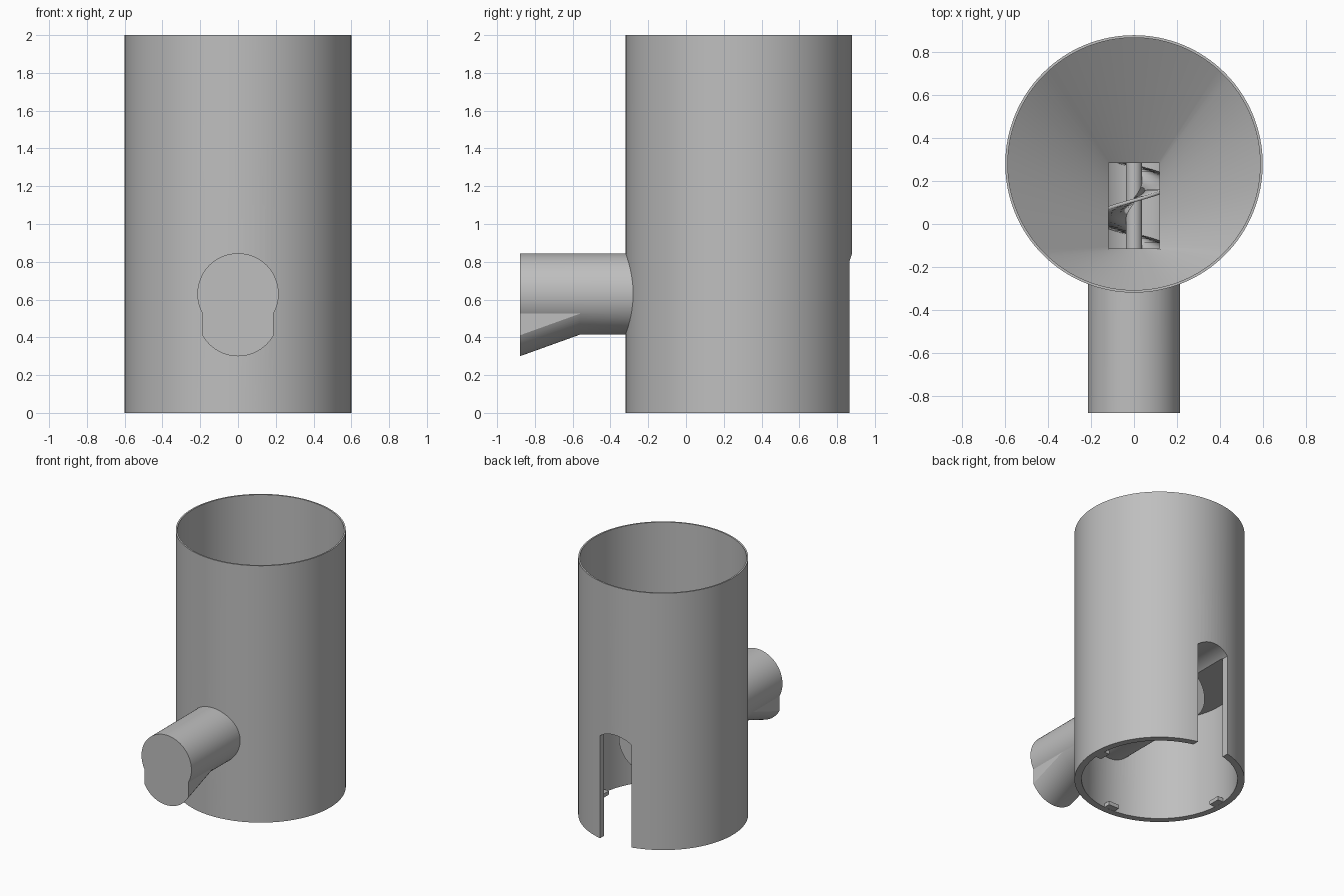
import bpy, bmesh, math
from mathutils import Matrix

cube = bpy.data.objects.get("Cube")
if cube:
    bpy.data.objects.remove(cube, do_unlink=True)

CY = 0.28            # vessel axis, y
AZ = 0.63            # feed tube axis, z
TUBE_R, BORE_R = 0.215, 0.2

grey = bpy.data.materials.new("plain grey")
grey.use_nodes = True
colour = (0.52, 0.52, 0.52, 1)
grey.diffuse_color = colour
grey.node_tree.nodes["Principled BSDF"].inputs["Base Color"].default_value = colour


def finish(name, bm):
    bmesh.ops.recalc_face_normals(bm, faces=bm.faces)
    mesh = bpy.data.meshes.new(name)
    bm.to_mesh(mesh)
    bm.free()
    mesh.materials.append(grey)
    ob = bpy.data.objects.new(name, mesh)
    bpy.context.collection.objects.link(ob)
    return ob


def activate(ob):
    bpy.ops.object.select_all(action='DESELECT')
    ob.select_set(True)
    bpy.context.view_layer.objects.active = ob


def loft(name, loops):
    """Closed solid through matching loops of points."""
    bm = bmesh.new()
    rings = [[bm.verts.new(p) for p in loop] for loop in loops]
    n = len(rings[0])
    for a, b in zip(rings, rings[1:]):
        for i in range(n):
            j = (i + 1) % n
            bm.faces.new((a[i], a[j], b[j], b[i]))
    bm.faces.new(rings[0])
    bm.faces.new(rings[-1])
    return finish(name, bm)


def circle(r, z, n=128):
    return [(r * math.cos(2 * math.pi * i / n), CY + r * math.sin(2 * math.pi * i / n), z)
            for i in range(n)]


def upright(name, r, z0, z1):
    return loft(name, [circle(r, z0), circle(r, z1)])


def lengthwise(name, r, y0, y1, n=96):
    ring = [(r * math.cos(2 * math.pi * i / n), r * math.sin(2 * math.pi * i / n)) for i in range(n)]
    return loft(name, [[(x, y, AZ + z) for x, z in ring] for y in (y0, y1)])


def arc(r, half, sign, n=32):
    """Part of the tube circle, from -half to +half in x."""
    a = math.asin(half / r)
    return [(r * math.sin(a * (2 * i / n - 1)), AZ + sign * r * math.cos(a * (2 * i / n - 1)))
            for i in range(n + 1)]


def chute(name, r, half, top, y0, y1):
    loops = []
    for y in (y0, y1):
        drop = (y + 0.56) * 0.36
        loops.append([(-half, y, top)] + [(x, y, z + drop) for x, z in arc(r, half, -1)]
                     + [(half, y, top)])
    return loft(name, loops)


def combine(target, tool, operation):
    mod = target.modifiers.new(tool.name, 'BOOLEAN')
    mod.operation, mod.object, mod.solver = operation, tool, 'EXACT'
    activate(target)
    bpy.ops.object.modifier_apply(modifier=mod.name)
    bpy.data.objects.remove(tool, do_unlink=True)


def smooth(ob):
    activate(ob)
    bpy.ops.object.shade_smooth_by_angle(angle=math.radians(25))


# Hopper interior: square throat opening into the round vessel
def throat(z, n=128):
    clamp = lambda v: max(-1, min(1, v * math.sqrt(2)))
    return [(0.12 * clamp(math.cos(2 * math.pi * i / n)),
             0.085 + 0.2 * clamp(math.sin(2 * math.pi * i / n)), z) for i in range(n)]


hopper = loft("hopper", [throat(AZ), throat(0.83), circle(0.588, 1.2), circle(0.588, 2.1)])

# Rear slot with an arched top
slot_profile = [(-0.135, -0.1)] + arc(TUBE_R, 0.135, 1) + [(0.135, -0.1)]
slot = loft("slot", [[(x, y, z) for x, z in slot_profile] for y in (0.54, 1.0)])

# Vessel body with feed tube and spout
body = upright("vessel_body", 0.6, 0, 2)
combine(body, upright("base_chamber", 0.55, -0.1, 0.8), 'DIFFERENCE')
combine(body, lengthwise("feed_tube", TUBE_R, -0.88, 0.52), 'UNION')
combine(body, chute("spout", TUBE_R, 0.188, 0.56, -0.54, -0.88), 'UNION')
combine(body, hopper, 'DIFFERENCE')
combine(body, lengthwise("bore", BORE_R, -0.865, 0.505), 'DIFFERENCE')
combine(body, chute("spout_mouth", BORE_R, 0.17, 0.53, -0.54, -0.9), 'DIFFERENCE')
combine(body, slot, 'DIFFERENCE')
smooth(body)

# Auger shaft and screw blade
smooth(lengthwise("auger_shaft", 0.038, -0.865, 0.52, 32))

bm = bmesh.new()
pitch, steps, start, end = 0.32, 160, -0.56, 0.48
previous = None
for i in range(steps + 1):
    y = start + (end - start) * i / steps
    a = 2 * math.pi * (y - 0.11) / pitch
    pair = [bm.verts.new((r * math.sin(a), y, AZ + r * math.cos(a))) for r in (0.03, 0.185)]
    if previous:
        bm.faces.new((previous[0], previous[1], pair[1], pair[0]))
    previous = pair
blade = finish("auger_blade", bm)
mod = blade.modifiers.new("thickness", 'SOLIDIFY')
mod.thickness, mod.offset = 0.016, 0
smooth(blade)

# Locking tabs inside the base rim
for name, angle in (("left", 0), ("front", -90), ("right", 180)):
    bm = bmesh.new()
    bmesh.ops.create_cube(bm, size=1, matrix=Matrix.Translation((0, CY, 0))
                          @ Matrix.Rotation(math.radians(angle), 4, 'Z')
                          @ Matrix.Translation((0.53, 0, 0.016))
                          @ Matrix.Diagonal((0.06, 0.09, 0.03, 1)))
    finish(name + "_locking_tab", bm)
